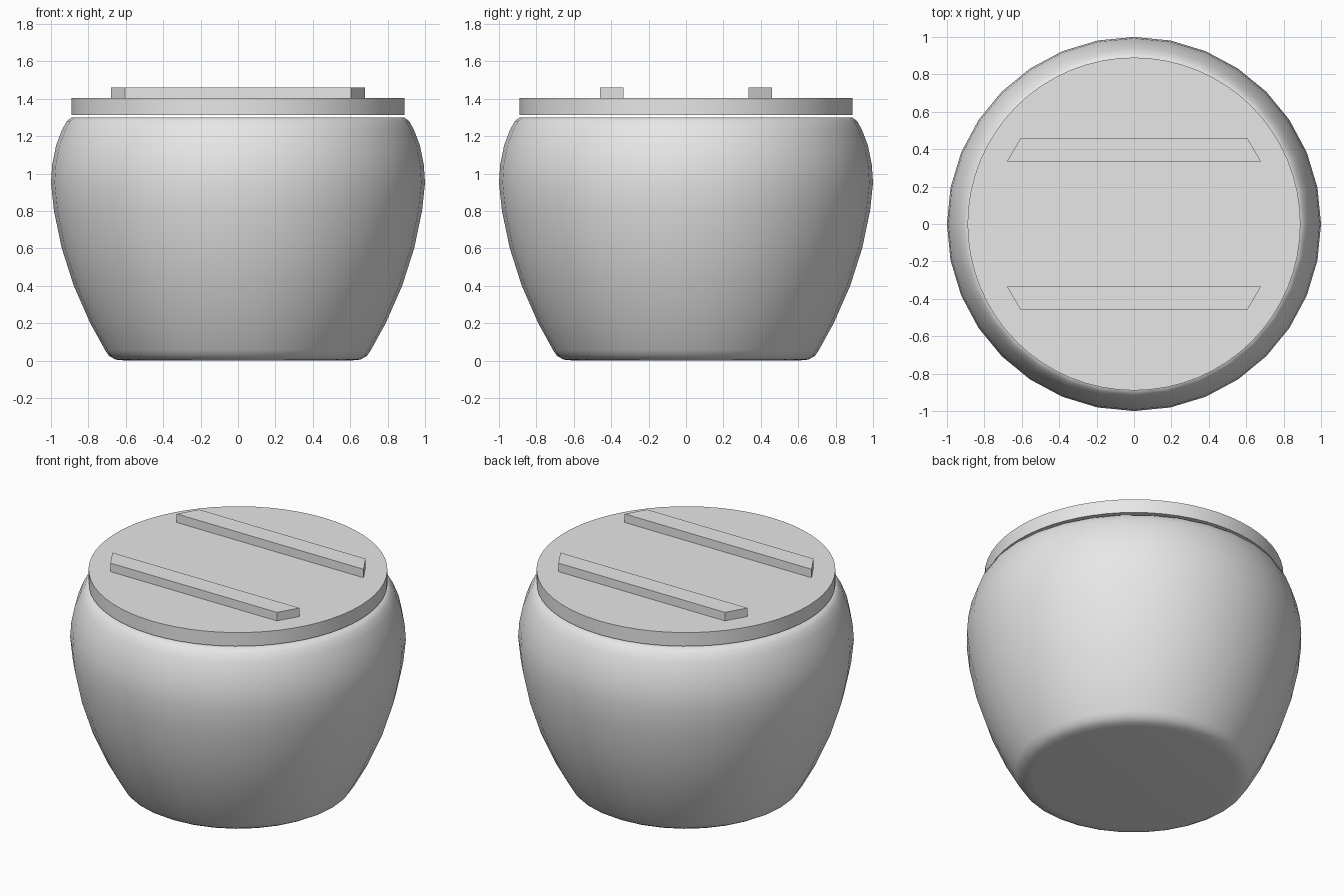
import bpy, bmesh
from math import cos, sin, tau, radians

cube = bpy.data.objects.get("Cube")
if cube:
    bpy.data.objects.remove(cube)

grey = bpy.data.materials.new("plain grey")
grey.use_nodes = True
grey.diffuse_color = (0.8, 0.8, 0.8, 1)
grey.node_tree.nodes["Principled BSDF"].inputs["Base Color"].default_value = (0.8, 0.8, 0.8, 1)


def finish(name, bm, angle):
    """Turn a bmesh into a shaded, coloured object."""
    bmesh.ops.recalc_face_normals(bm, faces=bm.faces)
    mesh = bpy.data.meshes.new(name)
    bm.to_mesh(mesh)
    bm.free()
    mesh.materials.append(grey)
    obj = bpy.data.objects.new(name, mesh)
    bpy.context.collection.objects.link(obj)
    bpy.ops.object.select_all(action='DESELECT')
    obj.select_set(True)
    bpy.context.view_layer.objects.active = obj
    bpy.ops.object.shade_smooth_by_angle(angle=radians(angle))
    return obj


def lathe(name, profile, sides, angle):
    """Revolve (radius, height) points and cap both ends."""
    bm = bmesh.new()
    rings = [[bm.verts.new((r * cos(tau * i / sides), r * sin(tau * i / sides), z))
              for i in range(sides)] for r, z in profile]
    for a, b in zip(rings, rings[1:]):
        for i in range(sides):
            j = (i + 1) % sides
            bm.faces.new((a[i], a[j], b[j], b[i]))
    bm.faces.new(rings[0])
    bm.faces.new(rings[-1])
    return finish(name, bm, angle)


def prism(name, outline, bottom, top):
    """Extrude a flat outline upwards."""
    bm = bmesh.new()
    face = bm.faces.new([bm.verts.new((x, y, bottom)) for x, y in outline])
    up = bmesh.ops.extrude_face_region(bm, geom=[face], use_keep_orig=True)["geom"]
    for v in up:
        if isinstance(v, bmesh.types.BMVert):
            v.co.z = top
    return finish(name, bm, 20)


# Rounded hollow pot: outside from the base up, over the rim, down the inside
outside = [(0.60, 0), (0.655, 0.005), (0.69, 0.025), (0.71, 0.055), (0.79, 0.2),
           (0.878, 0.4), (0.942, 0.6), (0.984, 0.8), (1.0, 0.95), (0.993, 1.05),
           (0.973, 1.15), (0.94, 1.235), (0.915, 1.28), (0.89, 1.3)]
inside = [(0.82, 1.3), (0.9, 1.1), (0.91, 0.9), (0.85, 0.6), (0.7, 0.25), (0.6, 0.1)]
lathe("pot_body", outside + inside, 32, 60)

# Flat round lid, hovering just above the rim
lathe("lid", [(0.89, 1.314), (0.89, 1.404)], 64, 30)

# Two battens with slanted ends across the lid
for side, label in ((1, "back"), (-1, "front")):
    prism(label + "_lid_batten",
          [(-0.68, side * 0.333), (0.68, side * 0.333),
           (0.605, side * 0.461), (-0.605, side * 0.461)], 1.404, 1.46)
